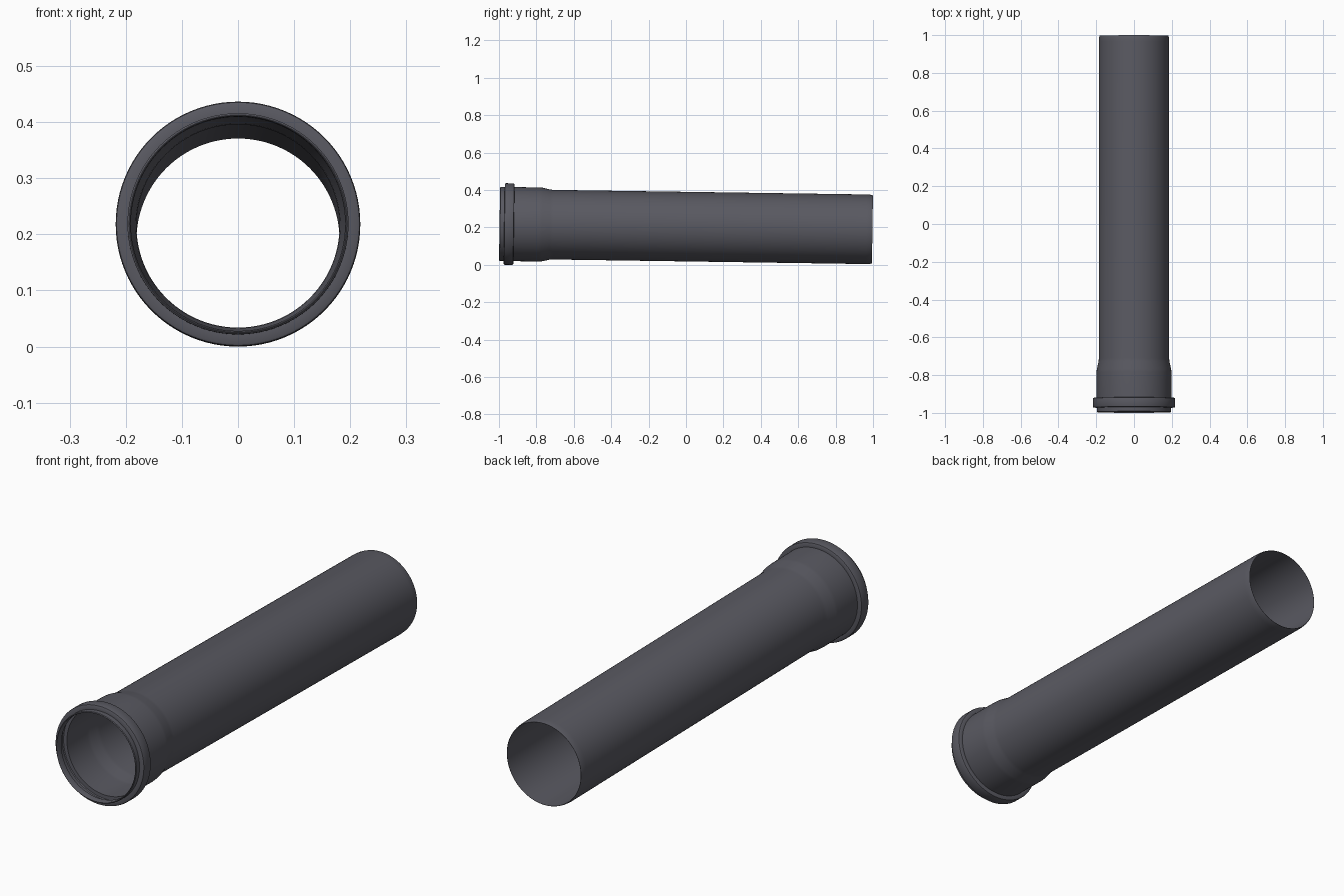
import bpy, bmesh, math
from mathutils import Matrix, Vector

if "Cube" in bpy.data.objects:
    bpy.data.objects.remove(bpy.data.objects["Cube"])

SEGMENTS = 96
SLOPE = math.atan(0.0146)      # the pipe rests on its collar and its tail end

# Closed wall section as (distance along axis, radius)
outside = [
    (-0.997, 0.194), (-0.994, 0.197), (-0.972, 0.197),          # front lip
    (-0.972, 0.213), (-0.970, 0.2165), (-0.966, 0.218),         # seal collar
    (-0.926, 0.218), (-0.922, 0.2165), (-0.920, 0.213), (-0.920, 0.198),
    (-0.785, 0.198), (-0.770, 0.1970), (-0.728, 0.1875), (-0.712, 0.186),  # socket taper
    (0.965, 0.186), (0.988, 0.1845), (0.997, 0.182),            # spigot chamfer
]
inside = [
    (0.997, 0.181), (-0.712, 0.181), (-0.728, 0.1825), (-0.770, 0.1915),
    (-0.785, 0.1925), (-0.925, 0.1925),
    (-0.925, 0.209), (-0.929, 0.212), (-0.962, 0.212), (-0.967, 0.209),  # seal groove
    (-0.967, 0.191), (-0.994, 0.191), (-0.997, 0.193),
]


def lathe(name, profile):
    """Revolve a closed section around the y axis."""
    bm = bmesh.new()
    rings = []
    for i in range(SEGMENTS):
        a = 2 * math.pi * i / SEGMENTS
        rings.append([bm.verts.new((r * math.cos(a), y, r * math.sin(a)))
                      for y, r in profile])
    n = len(profile)
    for i in range(SEGMENTS):
        p, q = rings[i], rings[(i + 1) % SEGMENTS]
        for j in range(n):
            k = (j + 1) % n
            bm.faces.new((p[j], p[k], q[k], q[j]))
    # Tilt the pipe, then stand it on the ground
    bmesh.ops.transform(bm, matrix=Matrix.Rotation(-SLOPE, 4, 'X'), verts=bm.verts)
    low = min(v.co.z for v in bm.verts)
    bmesh.ops.translate(bm, vec=Vector((0, 0, -low)), verts=bm.verts)
    bmesh.ops.recalc_face_normals(bm, faces=bm.faces)
    mesh = bpy.data.meshes.new(name)
    bm.to_mesh(mesh)
    bm.free()
    obj = bpy.data.objects.new(name, mesh)
    bpy.context.collection.objects.link(obj)
    return obj


pipe = lathe("socket_pipe", outside + inside)

# Dark grey plastic
mat = bpy.data.materials.new("dark_grey_plastic")
mat.diffuse_color = (0.10, 0.10, 0.12, 1)
mat.use_nodes = True
mat.node_tree.nodes["Principled BSDF"].inputs["Base Color"].default_value = mat.diffuse_color
pipe.data.materials.append(mat)

bpy.context.view_layer.objects.active = pipe
pipe.select_set(True)
bpy.ops.object.shade_smooth_by_angle(angle=math.radians(35))
